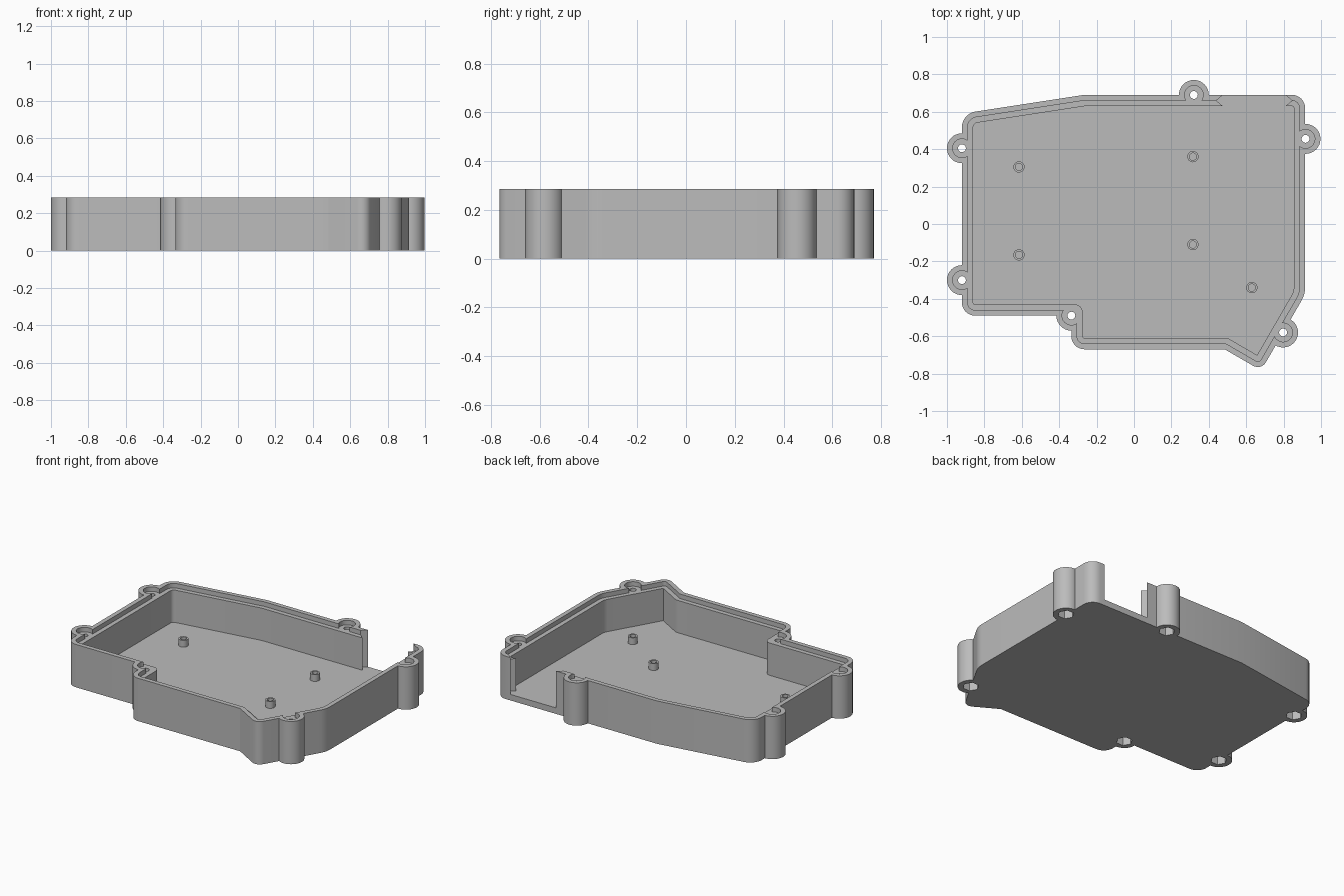
import bpy, bmesh, math
from mathutils import Vector, Matrix

if "Cube" in bpy.data.objects:
    bpy.data.objects.remove(bpy.data.objects["Cube"])

HEIGHT, FLOOR, LEDGE, WALL = 0.285, 0.04, 0.255, 0.06

# Outer wall corners, counter-clockwise: x, y, corner radius
CORNERS = [(-0.92, -0.49, 0.07), (-0.335, -0.49, 0), (-0.335, -0.67, 0.07),
           (0.485, -0.67, 0), (0.68, -0.783, 0.05), (0.915, -0.376, 0.15),
           (0.915, 0.69, 0.07), (-0.27, 0.69, 0), (-0.92, 0.59, 0.085)]
BOSSES = [(-0.92, 0.405), (-0.92, -0.30), (0.32, 0.69),
          (0.917, 0.455), (0.797, -0.58), (-0.335, -0.49)]
POSTS = [(-0.615, 0.305), (-0.615, -0.165), (0.315, 0.36),
         (0.315, -0.11), (0.63, -0.34)]

plastic = bpy.data.materials.new("grey_plastic")
plastic.use_nodes = True
grey = (0.5, 0.5, 0.5, 1)
plastic.diffuse_color = grey
plastic.node_tree.nodes["Principled BSDF"].inputs["Base Color"].default_value = grey


def outline(inset):
    """Wall outline moved inwards, with rounded corners."""
    points = []
    for i, (x, y, radius) in enumerate(CORNERS):
        p = Vector((x, y))
        d1 = (p - Vector(CORNERS[i - 1][:2])).normalized()
        d2 = (Vector(CORNERS[(i + 1) % len(CORNERS)][:2]) - p).normalized()
        n1, n2 = Vector((-d1.y, d1.x)), Vector((-d2.y, d2.x))
        miter = (n1 + n2) / (1 + n1.dot(n2))
        turn = math.atan2(d1.x * d2.y - d1.y * d2.x, d1.dot(d2))
        side = 1 if turn > 0 else -1
        r = max(radius - inset, 0) if side > 0 else radius + inset * 0.7
        corner = p + miter * inset
        if r < 0.002:
            points.append(corner)
            continue
        centre = corner + miter * r * side
        for k in range(9):
            points.append(centre - Matrix.Rotation(turn * k / 8, 2) @ n1 * r * side)
    return points


def circle(centre, r, sides=32):
    return [Vector((centre[0] + r * math.cos(math.tau * k / sides),
                    centre[1] + r * math.sin(math.tau * k / sides)))
            for k in range(sides)]


def prism(name, points, low, high):
    bm = bmesh.new()
    face = bm.faces.new([bm.verts.new((p[0], p[1], low)) for p in points])
    new = bmesh.ops.extrude_face_region(bm, geom=[face])["geom"]
    bmesh.ops.translate(bm, vec=(0, 0, high - low),
                        verts=[v for v in new if isinstance(v, bmesh.types.BMVert)])
    bmesh.ops.recalc_face_normals(bm, faces=bm.faces)
    mesh = bpy.data.meshes.new(name)
    bm.to_mesh(mesh)
    bm.free()
    mesh.materials.append(plastic)
    obj = bpy.data.objects.new(name, mesh)
    bpy.context.collection.objects.link(obj)
    return obj


def combine(target, operation, points, low, high):
    """Join or cut a prism, then discard it."""
    tool = prism("cutter", points, low, high)
    tool.hide_render = True
    mod = target.modifiers.new("shape", 'BOOLEAN')
    mod.operation, mod.solver, mod.object = operation, 'EXACT', tool
    bpy.context.view_layer.update()
    graph = bpy.context.evaluated_depsgraph_get()
    mesh = bpy.data.meshes.new_from_object(target.evaluated_get(graph))
    target.modifiers.clear()
    target.data = mesh
    bpy.data.objects.remove(tool)


def smooth(obj):
    bpy.ops.object.select_all(action='DESELECT')
    obj.select_set(True)
    bpy.context.view_layer.objects.active = obj
    bpy.ops.object.shade_smooth_by_angle(angle=math.radians(25))


# Tray body with screw bosses around the wall
tray = prism("tray", outline(0), 0, HEIGHT)
for c in BOSSES:
    combine(tray, 'UNION', circle(c, 0.08), 0, HEIGHT)

# Hollow interior and the lower ledge inside the rim
combine(tray, 'DIFFERENCE', outline(WALL), FLOOR, 1)
combine(tray, 'DIFFERENCE', outline(WALL / 2), LEDGE, 1)

# Boss recess, screw hole and hexagonal nut pocket underneath
for c in BOSSES:
    combine(tray, 'DIFFERENCE', circle(c, 0.05), LEDGE, 1)
    combine(tray, 'DIFFERENCE', circle(c, 0.021, 24), -1, 1)
    combine(tray, 'DIFFERENCE', circle(c, 0.05, 6), -1, 0.08)

# Back opening with grooved ends
left = [(0.475, 0.8), (0.475, 0.69), (0.44, 0.66), (0.475, 0.63), (0.475, 0.55)]
right = [(1.285 - x, y) for x, y in reversed(left)]
combine(tray, 'DIFFERENCE', left + right, FLOOR, 1)
smooth(tray)

# Hollow standoff posts on the floor
for i, c in enumerate(POSTS):
    post = prism(f"standoff_post_{i + 1}", circle(c, 0.03, 24), FLOOR - 0.01, FLOOR + 0.045)
    combine(post, 'DIFFERENCE', circle(c, 0.019, 24), FLOOR, 1)
    smooth(post)
